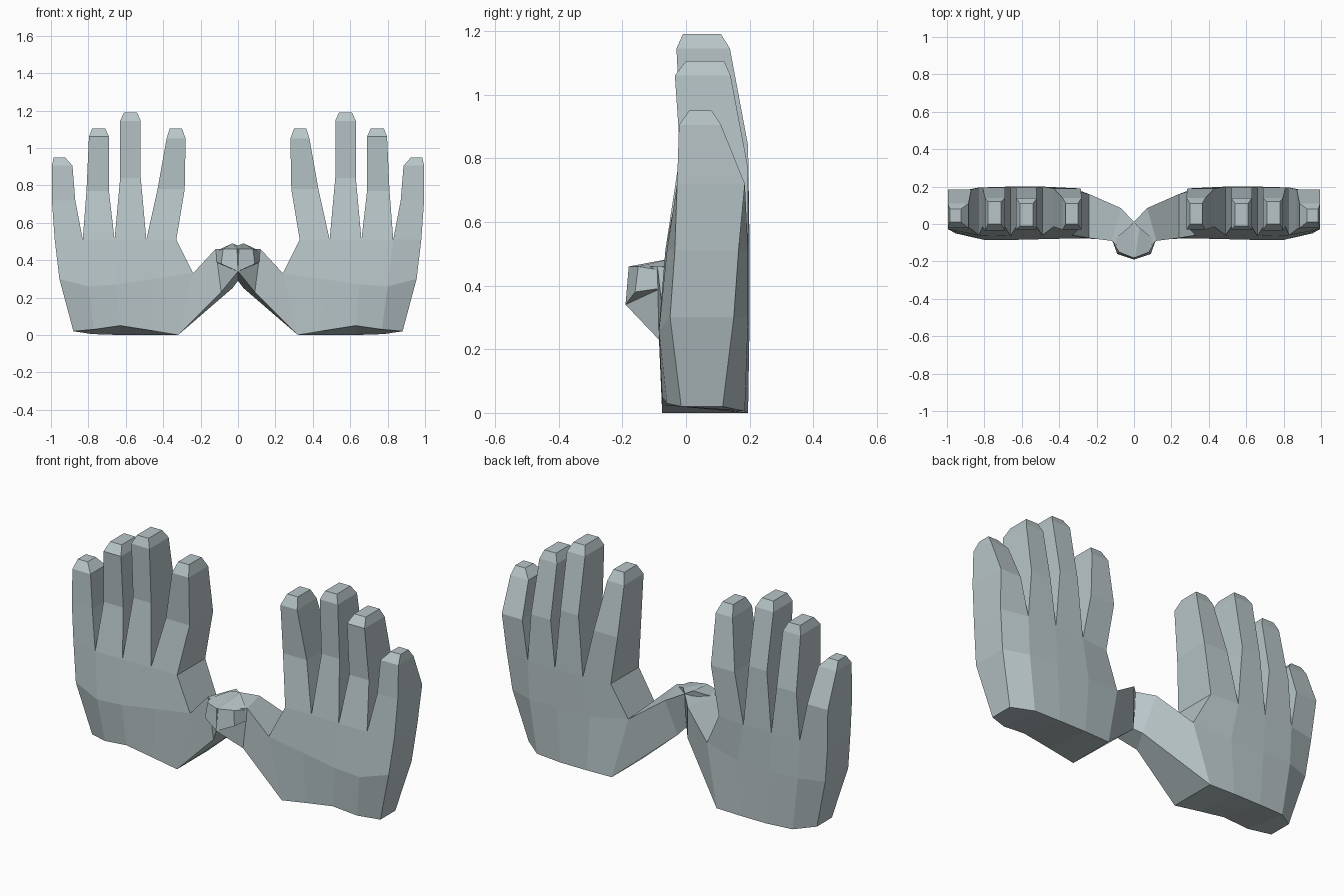
import bpy, bmesh

if "Cube" in bpy.data.objects:
    bpy.data.objects.remove(bpy.data.objects["Cube"])

skin = bpy.data.materials.new("pale_grey")
skin.diffuse_color = (0.48, 0.56, 0.58, 1)
skin.use_nodes = True
skin.node_tree.nodes["Principled BSDF"].inputs["Base Color"].default_value = skin.diffuse_color

# Palm rows, wrist to knuckles: front and back points, thumb side to little finger side
PALM = [
    ([(.32, -.075, 0), (.47, -.075, .025), (.63, -.075, .05), (.77, -.06, .03), (.88, -.015, .02)],
     [(.32, .19, 0), (.47, .195, 0), (.63, .195, 0), (.78, .185, .005), (.88, .115, .02)]),
    ([(.24, -.075, .33), (.45, -.08, .30), (.65, -.085, .27), (.80, -.085, .26), (.955, -.05, .30)],
     [(.24, .16, .33), (.45, .195, .30), (.65, .2, .30), (.82, .195, .30), (.955, .15, .30)]),
    ([(.33, -.06, .51), (.49, -.06, .51), (.66, -.065, .51), (.83, -.06, .51), (.98, -.035, .51)],
     [(.33, .185, .51), (.49, .2, .51), (.66, .2, .51), (.83, .195, .51), (.98, .165, .51)]),
]

# Finger stations: z, inner x, outer x, front y, back y
FINGERS = [
    [(.78, .285, .43, -.015, .19), (1.05, .28, .382, -.03, .14), (1.105, .30, .365, .0, .11)],
    [(.84, .52, .63, -.015, .195), (1.145, .52, .63, -.03, .138), (1.19, .54, .61, -.01, .11)],
    [(.77, .69, .81, -.015, .195), (1.06, .69, .797, -.035, .14), (1.105, .71, .78, .0, .12)],
    [(.72, .87, .995, -.028, .185), (.905, .885, .995, -.022, .11), (.95, .925, .985, .01, .08)],
]

# Thumb rings: front low, back low, back high, front high
THUMB = [
    [(.09, -.085, .23), (.03, .03, .25), (.07, .085, .45), (.12, -.09, .46)],
    [(0, -.19, .34), (-.03, -.07, .33), (-.03, -.02, .49), (-.005, -.18, .46)],
    [(-.09, -.16, .38), (-.115, -.09, .39), (-.115, -.09, .45), (-.08, -.15, .46)],
]


def build_hand(name, side):
    bm = bmesh.new()

    def vert(p):
        return bm.verts.new((side * p[0], p[1], p[2]))

    def bridge(a, b):
        for i in range(len(a)):
            j = (i + 1) % len(a)
            bm.faces.new((a[i], a[j], b[j], b[i]))

    rows = [([vert(p) for p in f], [vert(p) for p in b]) for f, b in PALM]

    # Palm: front, back and outer edge
    for (f0, b0), (f1, b1) in zip(rows, rows[1:]):
        for i in range(4):
            bm.faces.new((f0[i], f0[i + 1], f1[i + 1], f1[i]))
            bm.faces.new((b0[i + 1], b0[i], b1[i], b1[i + 1]))
        bm.faces.new((f0[4], b0[4], b1[4], f1[4]))

    # Wrist end
    f, b = rows[0]
    for i in range(4):
        bm.faces.new((f[i + 1], f[i], b[i], b[i + 1]))

    # Web between thumb and first finger
    bm.faces.new((rows[1][0][0], rows[2][0][0], rows[2][1][0], rows[1][1][0]))

    # Fingers rise from neighbouring knuckle points
    f, b = rows[2]
    for i, stations in enumerate(FINGERS):
        ring = [f[i], f[i + 1], b[i + 1], b[i]]
        for z, x0, x1, y0, y1 in stations:
            new = [vert(p) for p in ((x0, y0, z), (x1, y0, z), (x1, y1, z), (x0, y1, z))]
            bridge(ring, new)
            ring = new
        bm.faces.new(ring)

    # Thumb grows from the inner edge of the palm
    ring = [rows[0][0][0], rows[0][1][0], rows[1][1][0], rows[1][0][0]]
    for points in THUMB:
        new = [vert(p) for p in points]
        bridge(ring, new)
        ring = new
    bm.faces.new(ring)

    bmesh.ops.recalc_face_normals(bm, faces=bm.faces[:])
    mesh = bpy.data.meshes.new(name)
    bm.to_mesh(mesh)
    bm.free()
    mesh.materials.append(skin)
    bpy.context.collection.objects.link(bpy.data.objects.new(name, mesh))


build_hand("right_hand", 1)
build_hand("left_hand", -1)
